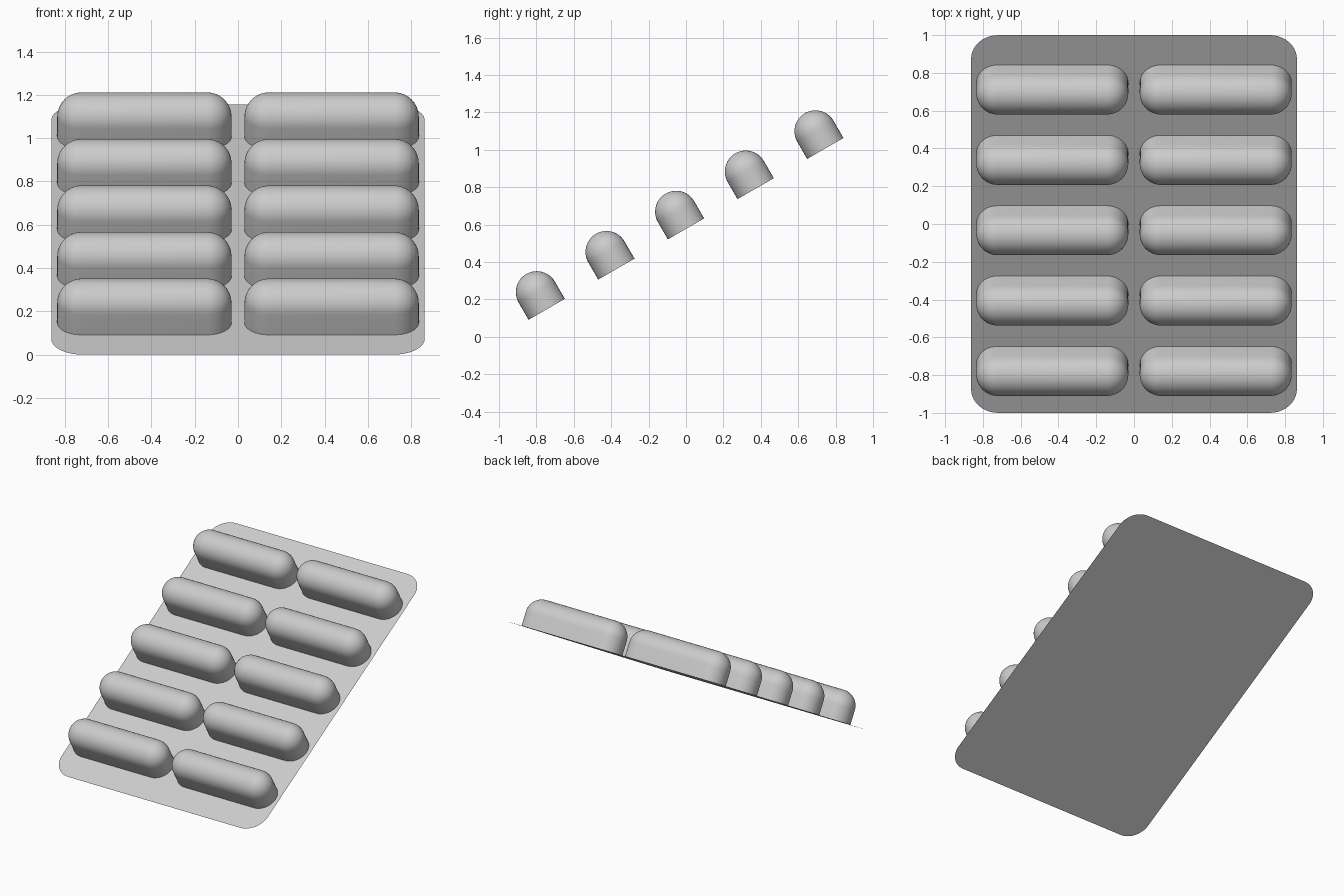
import bpy, bmesh, math
from mathutils import Matrix, Vector

cube = bpy.data.objects.get("Cube")
if cube:
    bpy.data.objects.remove(cube, do_unlink=True)

TILT = math.radians(30)
HALF_W, HALF_L, CORNER = 0.8625, 1.1547, 0.145   # backing sheet
RADIUS, WALL, REACH = 0.112, 0.106, 0.4025       # blister pocket
PITCH_X, PITCH_Y = 0.4325, 0.43

gray = bpy.data.materials.new("light gray")
gray.use_nodes = True
gray.diffuse_color = (0.6, 0.6, 0.6, 1)
gray.node_tree.nodes["Principled BSDF"].inputs["Base Color"].default_value = (0.6, 0.6, 0.6, 1)

# Everything lies on one tilted plane
plane = Matrix.Translation((0, 0, HALF_L * math.sin(TILT))) @ Matrix.Rotation(TILT, 4, 'X')


def rounded_outline(half_x, half_y, radius, z, steps):
    """Counter-clockwise outline made of four quarter arcs."""
    points = []
    for q, (sx, sy) in enumerate([(1, 1), (-1, 1), (-1, -1), (1, -1)]):
        for k in range(steps + 1):
            a = (q + k / steps) * math.pi / 2
            points.append(Vector((sx * half_x + radius * math.cos(a),
                                  sy * half_y + radius * math.sin(a), z)))
    return points


def finish(bm, name):
    bmesh.ops.remove_doubles(bm, verts=bm.verts, dist=1e-5)
    mesh = bpy.data.meshes.new(name)
    bm.to_mesh(mesh)
    bm.free()
    mesh.materials.append(gray)
    return mesh


def place(mesh, name, x, y):
    obj = bpy.data.objects.new(name, mesh)
    bpy.context.collection.objects.link(obj)
    obj.matrix_world = plane @ Matrix.Translation((x, y, 0))


# Thin backing sheet with rounded corners
bm = bmesh.new()
bm.faces.new([bm.verts.new(p) for p in rounded_outline(
    HALF_W - CORNER, HALF_L - CORNER, CORNER, 0, 10)])
place(finish(bm, "backing_sheet"), "backing_sheet", 0, 0)

# Pocket: straight wall topped by a long dome with rounded ends
levels = [(RADIUS, 0)]
for j in range(13):
    a = j / 12 * math.pi / 2
    levels.append((RADIUS * math.cos(a), WALL + RADIUS * math.sin(a)))
bm = bmesh.new()
rings = [[bm.verts.new(p) for p in rounded_outline(REACH - RADIUS, 0, r, z, 10)]
         for r, z in levels]
for low, high in zip(rings, rings[1:]):
    for k in range(len(low)):
        n = (k + 1) % len(low)
        bm.faces.new((low[k], low[n], high[n], high[k]))
pocket = finish(bm, "pocket")
pocket.polygons.foreach_set("use_smooth", [True] * len(pocket.polygons))

# Five rows of two pockets
for row in range(5):
    for side, sx in (("left", 1), ("right", -1)):
        place(pocket, f"pocket_{side}_{row + 1}", sx * PITCH_X, (row - 2) * PITCH_Y)
